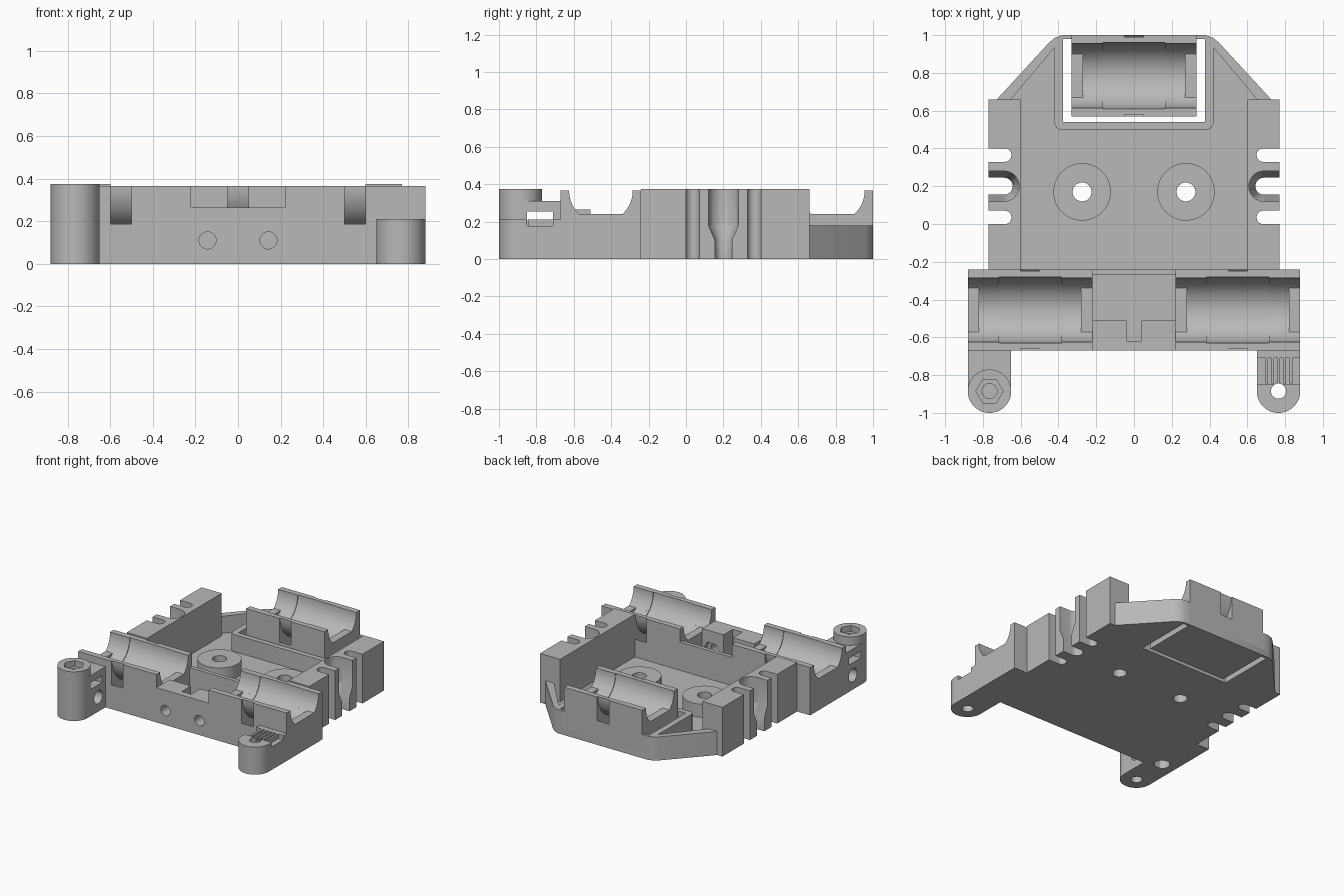
import bpy, bmesh
from math import sin, cos, pi, radians

if "Cube" in bpy.data.objects:
    bpy.data.objects.remove(bpy.data.objects["Cube"])

grey = bpy.data.materials.new("plain_grey")
grey.use_nodes = True
grey.diffuse_color = (0.48, 0.48, 0.48, 1)
grey.node_tree.nodes["Principled BSDF"].inputs["Base Color"].default_value = (0.48, 0.48, 0.48, 1)

AXES = {"x": lambda u, v, w: (w, u, v),
        "y": lambda u, v, w: (u, w, v),
        "z": lambda u, v, w: (u, v, w)}


def make(name, bm):
    bmesh.ops.recalc_face_normals(bm, faces=bm.faces)
    mesh = bpy.data.meshes.new(name)
    bm.to_mesh(mesh)
    bm.free()
    mesh.materials.append(grey)
    ob = bpy.data.objects.new(name, mesh)
    bpy.context.scene.collection.objects.link(ob)
    return ob


def prism(pts, axis, lo, hi, name="cutter"):
    """Extrude a 2D outline along an axis: x takes (y, z), y takes (x, z), z takes (x, y)."""
    bm = bmesh.new()
    put = AXES[axis]
    a = [bm.verts.new(put(u, v, lo)) for u, v in pts]
    b = [bm.verts.new(put(u, v, hi)) for u, v in pts]
    bm.faces.new(a)
    bm.faces.new(b)
    for i in range(len(pts)):
        j = (i + 1) % len(pts)
        bm.faces.new((a[i], a[j], b[j], b[i]))
    return make(name, bm)


def box(x0, x1, y0, y1, z0, z1, name="cutter"):
    return prism([(x0, y0), (x1, y0), (x1, y1), (x0, y1)], "z", z0, z1, name)


def arc(cu, cv, r, start=0, end=360, n=48):
    full = end - start == 360
    count = n if full else n + 1
    return [(cu + r * cos(radians(start + (end - start) * i / n)),
             cv + r * sin(radians(start + (end - start) * i / n))) for i in range(count)]


def cone(x, y, z0, z1, r0, r1):
    bm = bmesh.new()
    bmesh.ops.create_cone(bm, cap_ends=True, segments=48, radius1=r0, radius2=r1, depth=z1 - z0)
    bmesh.ops.translate(bm, verts=bm.verts, vec=(x, y, (z0 + z1) / 2))
    return make("cutter", bm)


def cut(ob, cutters):
    """Subtract the cutters, keep the result as plain mesh and drop the cutters."""
    for c in cutters:
        c.hide_render = True
        m = ob.modifiers.new("cut", "BOOLEAN")
        m.operation, m.solver, m.object = "DIFFERENCE", "EXACT", c
    bpy.context.view_layer.update()
    dg = bpy.context.evaluated_depsgraph_get()
    mesh = bpy.data.meshes.new_from_object(ob.evaluated_get(dg))
    ob.modifiers.clear()
    ob.data = mesh
    for c in cutters:
        bpy.data.objects.remove(c)
    return ob


RIM = 0.365


def bearing_cutters(x0, x1, cy, open0=0.0, open1=0.0):
    """Round trough with raised ends, a wider middle band and a tie channel below."""
    mid = (x0 + x1) / 2

    def trough(r):
        return [(cy + r, RIM + 0.1)] + [(cy - r, RIM + 0.1)] + arc(cy, RIM, r, 180, 360)

    raised = [(cy + 0.17, RIM + 0.1), (cy - 0.17, RIM + 0.1)]
    raised += arc(cy, RIM, 0.17, 180, 227, 16) + arc(cy, RIM, 0.17, 313, 360, 16)
    channel = [(cy - 0.28, 0.45)] + arc(cy, RIM, 0.28, 180, 360)
    channel += [(cy + 0.28, 0.45), (cy + 0.206, 0.45)]
    channel += arc(cy, RIM, 0.206, 360, 180) + [(cy - 0.206, 0.45)]
    return [prism(raised, "x", x0 - open0, x1 + open1),
            prism(trough(0.17), "x", x0 + 0.06, x1 - 0.06),
            prism(trough(0.175), "x", mid - 0.165, mid + 0.165),
            prism(channel, "x", mid - 0.05, mid + 0.05)]


# Front block with two bearing seats, a low middle and a pit
front = box(-0.88, 0.88, -0.67, -0.24, 0, RIM, "front_block")
cutters = bearing_cutters(-0.88, -0.22, -0.455, 0.05, 0.02)
cutters += bearing_cutters(0.22, 0.88, -0.455, 0.02, 0.05)
cutters += [box(-0.22, 0.22, -0.8, -0.1, 0.265, 0.5),
            box(-0.22, 0.22, -0.62, -0.27, 0.05, 0.5),
            prism(arc(-0.765, -0.61, 0.055), "z", -0.1, 0.08)]
cutters += [prism(arc(s * 0.143, 0.11, 0.04), "y", -0.8, -0.6) for s in (-1, 1)]
cut(front, cutters)

# Nut holders behind the front screw holes
for s, side in ((1, "left"), (-1, "right")):
    x0, x1 = sorted((s * 0.04, s * 0.22))
    holder = box(x0, x1, -0.62, -0.51, 0.05, 0.265, side + "_nut_holder")
    cut(holder, [prism(arc(s * 0.143, 0.11, 0.04), "y", -0.7, -0.45),
                 prism(arc(s * 0.143, 0.11, 0.072, n=6), "y", -0.56, -0.45)])

# Floor with slots round the rear seat and screw holes
half = [(0.6, -0.24), (0.6, 0.65), (0.735, 0.65), (0.45, 0.96), (0.42, 0.985), (0.38, 1.0)]
floor = prism(half + [(-x, y) for x, y in reversed(half)], "z", 0, 0.05, "floor_plate")
cutters = [box(-0.375, 0.375, 0.54, 0.98, -0.1, 0.2)]
cutters += [prism(arc(s * 0.275, 0.17, 0.05), "z", -0.1, 0.2) for s in (-1, 1)]
cut(floor, cutters)

# Low rear frame: rounded lip and angled corner walls
lip = [(0.39, 0.5), (0.41, 0.51), (0.42, 0.53), (0.42, 0.935), (0.66, 0.65), (0.735, 0.65),
       (0.45, 0.96), (0.42, 0.985), (0.38, 1.0), (0.33, 1.0), (0.33, 0.98),
       (0.375, 0.98), (0.375, 0.54)]
for s, side in ((1, "left"), (-1, "right")):
    outline = [(0, 0.5)] + [(s * x, y) for x, y in lip] + [(0, 0.54)]
    prism(outline, "z", 0, 0.18, side + "_rear_frame")

# Rear bearing seat
rear = box(-0.33, 0.33, 0.57, 1.0, 0, RIM, "rear_block")
cut(rear, bearing_cutters(-0.33, 0.33, 0.785, 0.05, 0.05))

# Side rails with round ended slots and a funnel shaped cable notch, and screw bosses
funnel = [(0.12, 0.5), (0.12, 0.18), (0.155, 0.1), (0.155, -0.1),
          (0.245, -0.1), (0.245, 0.1), (0.28, 0.18), (0.28, 0.5)]
for s, side in ((1, "left"), (-1, "right")):
    def span(a, b):
        return sorted((s * a, s * b))

    rail = box(*span(0.6, 0.77), -0.24, 0.66, 0, 0.375, side + "_side_rail")
    cutters = []
    for y in (0.035, 0.365):
        slot = arc(0.685, y, 0.036, 90, 270, 24) + [(0.85, y - 0.036), (0.85, y + 0.036)]
        cutters.append(prism([(s * u, v) for u, v in slot], "z", -0.1, 0.5))
    cutters += [prism(funnel, "x", *span(0.688, 0.85)),
                prism(arc(s * 0.688, 0.2, 0.045), "z", -0.1, 0.5),
                cone(s * 0.688, 0.2, 0.1, 0.18, 0.045, 0.08),
                prism(arc(s * 0.688, 0.2, 0.08), "z", 0.18, 0.5)]
    cut(rail, cutters)
    boss = prism(arc(s * 0.275, 0.17, 0.152, n=64), "z", 0.04, 0.15, side + "_screw_boss")
    cut(boss, [prism(arc(s * 0.275, 0.17, 0.05), "z", -0.1, 0.3)])


def arm_outline(x):
    return arc(x, -0.885, 0.115, 180, 360, 32) + [(x + 0.115, -0.66), (x - 0.115, -0.66)]


# Tall belt post on the right, with hex pocket, belt slot and cross hole
XT = -0.765
for name, outline, z0, z1 in (("tall_belt_arm", arm_outline(XT), 0, 0.31),
                              ("tall_belt_post_top", arc(XT, -0.885, 0.115, n=64), 0.3, 0.375)):
    part = prism(outline, "z", z0, z1, name)
    cut(part, [prism(arc(XT, -0.885, 0.072, n=6), "z", 0.33, 0.5),
               prism(arc(XT, -0.885, 0.04), "z", 0.15, 0.5),
               prism(arc(XT, -0.885, 0.04), "z", -0.1, 0.1),
               box(-1, -0.5, -0.85, -0.71, 0.205, 0.255),
               prism(arc(-0.755, 0.11, 0.05), "x", -1, -0.5)])

# Low belt arm on the left, with a toothed belt groove
XL = 0.765
low = prism(arm_outline(XL), "z", 0, 0.21, "low_belt_arm")
cut(low, [box(0.5, 1, -0.85, -0.71, 0.175, 0.3),
          prism(arc(XL, -0.885, 0.04), "z", -0.1, 0.3)])
for i in range(5):
    x = 0.695 + i * 0.032
    box(x, x + 0.015, -0.845, -0.71, 0.17, 0.21, "belt_tooth_%d" % (i + 1))

# Smooth the round walls and keep the corners sharp
bpy.ops.object.select_all(action="DESELECT")
for ob in bpy.context.scene.objects:
    if ob.type == "MESH":
        ob.select_set(True)
        bpy.context.view_layer.objects.active = ob
bpy.ops.object.shade_smooth_by_angle(angle=radians(30))
